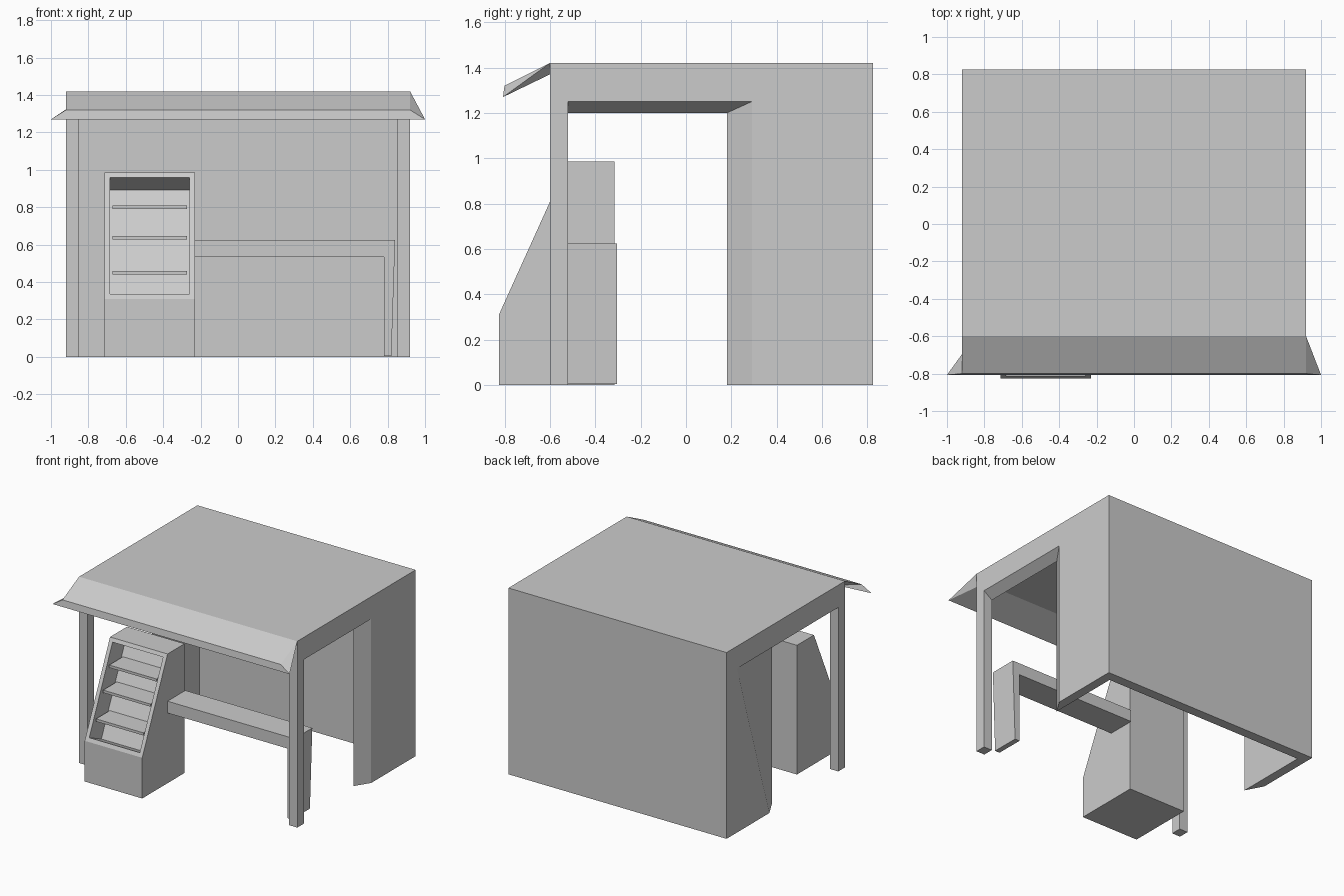
import bpy, bmesh
from mathutils import Vector

if "Cube" in bpy.data.objects:
    bpy.data.objects.remove(bpy.data.objects["Cube"])


def finish(bm, name):
    bmesh.ops.remove_doubles(bm, verts=bm.verts[:], dist=0.0005)
    bmesh.ops.recalc_face_normals(bm, faces=bm.faces[:])
    mesh = bpy.data.meshes.new(name)
    bm.to_mesh(mesh)
    bm.free()
    obj = bpy.data.objects.new(name, mesh)
    bpy.context.collection.objects.link(obj)
    return obj


def face(bm, pts):
    return bm.faces.new([bm.verts.new(p) for p in pts])


def prism(points, vec):
    """Closed outline extruded along vec."""
    bm = bmesh.new()
    f = face(bm, points)
    r = bmesh.ops.extrude_face_region(bm, geom=[f], use_keep_orig=True)
    verts = [v for v in r["geom"] if isinstance(v, bmesh.types.BMVert)]
    bmesh.ops.translate(bm, verts=verts, vec=vec)
    bmesh.ops.remove_doubles(bm, verts=bm.verts[:], dist=0.0005)
    bmesh.ops.recalc_face_normals(bm, faces=bm.faces[:])
    return bm


# Stall shell: outer (o) and inner (i) dimensions
XO, XI = 0.92, 0.85
F, BO, BI = -0.60, 0.825, 0.75
TO, TI = 1.42, 1.37


def side_outline(x, back, top, jamb_top, jamb_bottom, head):
    pts = [(F, 0), (-0.52, 0), (-0.52, head), (jamb_top, head),
           (jamb_bottom, 0), (back, 0), (back, top), (F, top)]
    return [(x, y, z) for y, z in pts]


bm = bmesh.new()
# Side walls with splayed openings; the left jamb leans
for s, jamb_top, jamb_bottom in ((1, 0.29, 0.29), (-1, 0.70, 0.31)):
    outer = side_outline(s * XO, BO, TO, jamb_top, jamb_bottom, 1.25)
    inner = side_outline(s * XI, BI, TI, 0.18, 0.18, 1.20)
    face(bm, outer)
    face(bm, inner)
    for k in (0, 1, 2, 3, 4, 7):
        n = (k + 1) % 8
        face(bm, [outer[k], outer[n], inner[n], inner[k]])
# Roof and back wall, outside and inside
for x, back, top in ((XO, BO, TO), (XI, BI, TI)):
    face(bm, [(-x, F, top), (x, F, top), (x, back, top), (-x, back, top)])
    face(bm, [(-x, back, 0), (x, back, 0), (x, back, top), (-x, back, top)])
face(bm, [(-XO, BO, 0), (XO, BO, 0), (XI, BI, 0), (-XI, BI, 0)])
# Awning drawn out of the front roof edge
tl, tr = (-XO, F, TO), (XO, F, TO)
bl, br = (-XI, F, TI), (XI, F, TI)
ftl, ftr = (-XO, -0.80, 1.32), (XO, -0.80, 1.32)
fbl, fbr = (-1, -0.807, 1.27), (1, -0.807, 1.27)
for pts in ([tl, tr, ftr, ftl], [bl, br, fbr, fbl], [ftl, ftr, fbr, fbl],
            [tr, ftr, fbr], [tr, fbr, br], [ftl, fbl, bl], [tl, ftl, bl]):
    face(bm, pts)
finish(bm, "stall_shell_with_awning")

# Counter with one end leg
outline = [(-0.23, 0.535), (0.78, 0.535), (0.78, 0.005), (0.82, 0.005),
           (0.84, 0.625), (-0.23, 0.625)]
finish(prism([(x, -0.52, z) for x, z in outline], (0, 0.215, 0)), "counter")

# Display stand with a recess in its sloping front
profile = [(-0.825, 0), (-0.825, 0.31), (-0.52, 0.985), (-0.315, 0.985),
           (-0.315, 0)]
bm = prism([(-0.715, y, z) for y, z in profile], (0.485, 0, 0))
bm.normal_update()
slope = [f for f in bm.faces if f.normal.y < -0.5 and f.normal.z > 0.2][0]
bmesh.ops.inset_region(bm, faces=[slope], thickness=0.042)
n = slope.normal.copy()
r = bmesh.ops.extrude_discrete_faces(bm, faces=[slope])
bmesh.ops.translate(bm, verts=r["faces"][0].verts[:], vec=n * -0.16)
finish(bm, "display_stand")

# Display shelves
for i, z in enumerate((0.45, 0.637, 0.80)):
    y = -0.825 + (z - 0.31) * 0.452 + 0.012
    pts = [(-0.672, y, z - 0.01), (-0.672, y, z + 0.01),
           (-0.672, y + 0.165, z + 0.01), (-0.672, y + 0.165, z - 0.01)]
    finish(prism(pts, (0.4, 0, 0)), "shelf_%d" % (i + 1))
